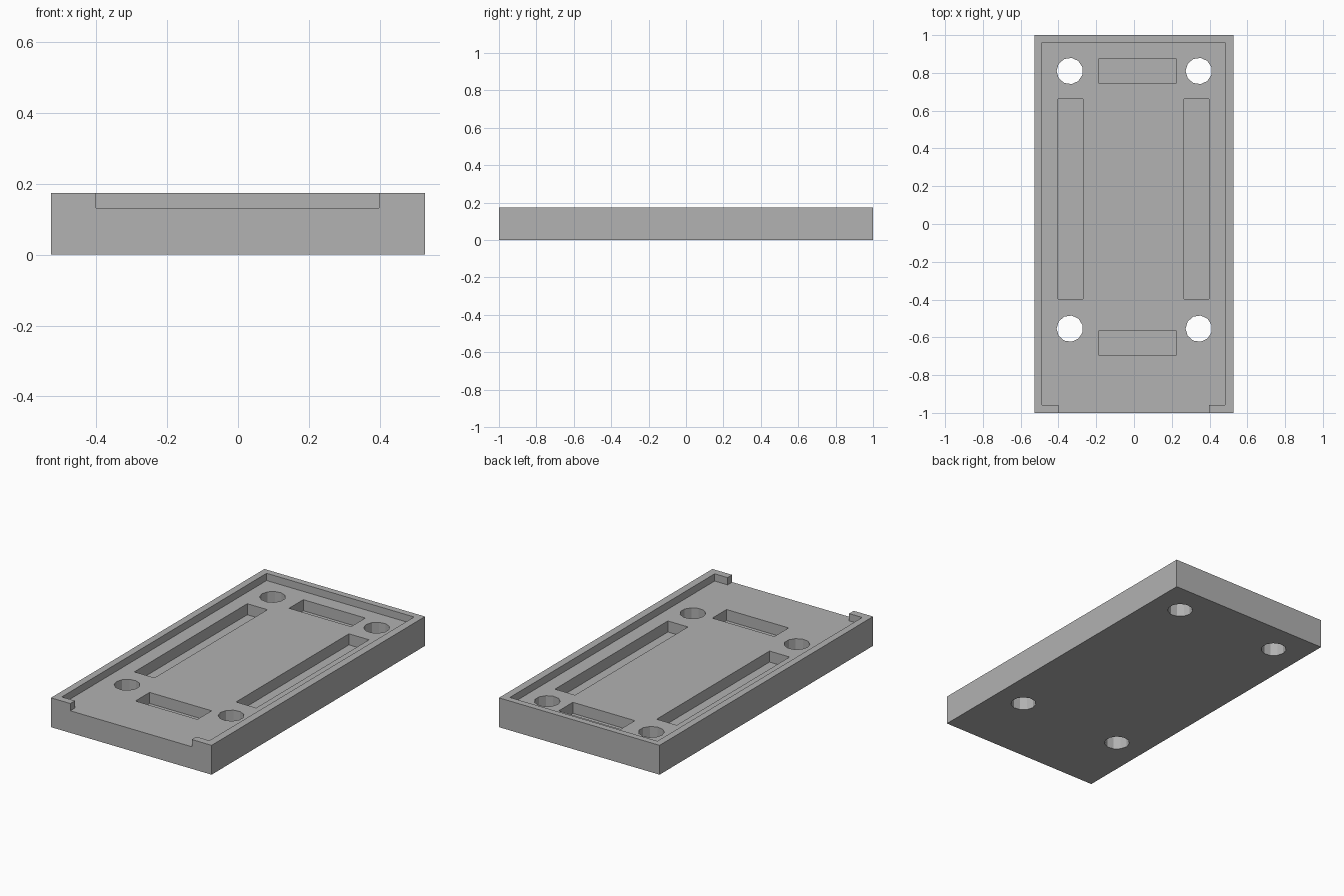
import bpy
import math

old = bpy.data.objects.get("Cube")
if old:
    bpy.data.objects.remove(old, do_unlink=True)

# Overall sizes
HALF_WIDTH, HEIGHT = 0.527, 0.174
FLOOR_Z, POCKET_Z = 0.131, 0.0655
ABOVE = HEIGHT + 0.1

grey = bpy.data.materials.new("plain_grey")
grey.use_nodes = True
colour = (0.445, 0.445, 0.445, 1)
grey.diffuse_color = colour
grey.node_tree.nodes["Principled BSDF"].inputs["Base Color"].default_value = colour


def box(name, x0, x1, y0, y1, z0, z1):
    bpy.ops.mesh.primitive_cube_add(
        size=1, location=((x0 + x1) / 2, (y0 + y1) / 2, (z0 + z1) / 2))
    ob = bpy.context.object
    ob.name = name
    ob.scale = (x1 - x0, y1 - y0, z1 - z0)
    bpy.ops.object.transform_apply(location=True, rotation=True, scale=True)
    ob.data.materials.append(grey)
    return ob


def cut(target, cutter):
    mod = target.modifiers.new("cut", 'BOOLEAN')
    mod.operation = 'DIFFERENCE'
    mod.solver = 'EXACT'
    mod.object = cutter
    bpy.ops.object.select_all(action='DESELECT')
    target.select_set(True)
    bpy.context.view_layer.objects.active = target
    bpy.ops.object.modifier_apply(modifier=mod.name)
    bpy.data.objects.remove(cutter, do_unlink=True)


# Solid block
tray = box("mounting_tray", -HALF_WIDTH, HALF_WIDTH, -1, 1, 0, HEIGHT)

# Shallow recess inside the rim, and the opening in the front rim
cut(tray, box("recess", -0.486, 0.482, -0.957, 0.962, FLOOR_Z, ABOVE))
cut(tray, box("front_opening", -0.40, 0.397, -1.1, -0.9, FLOOR_Z, ABOVE))

# Long side pockets
for x in (-0.402, 0.265):
    cut(tray, box("side_pocket", x, x + 0.132, -0.397, 0.661, POCKET_Z, ABOVE))

# Short end pockets
for y in (-0.697, 0.743):
    cut(tray, box("end_pocket", -0.185, 0.222, y, y + 0.133, POCKET_Z, ABOVE))

# Faceted through holes
for x in (-0.34, 0.343):
    for y in (-0.554, 0.81):
        bpy.ops.mesh.primitive_cylinder_add(
            vertices=11, radius=0.07, depth=1, location=(x, y, 0),
            rotation=(0, 0, math.pi / 2))
        hole = bpy.context.object
        hole.data.materials.append(grey)
        cut(tray, hole)

for face in tray.data.polygons:
    face.use_smooth = False
